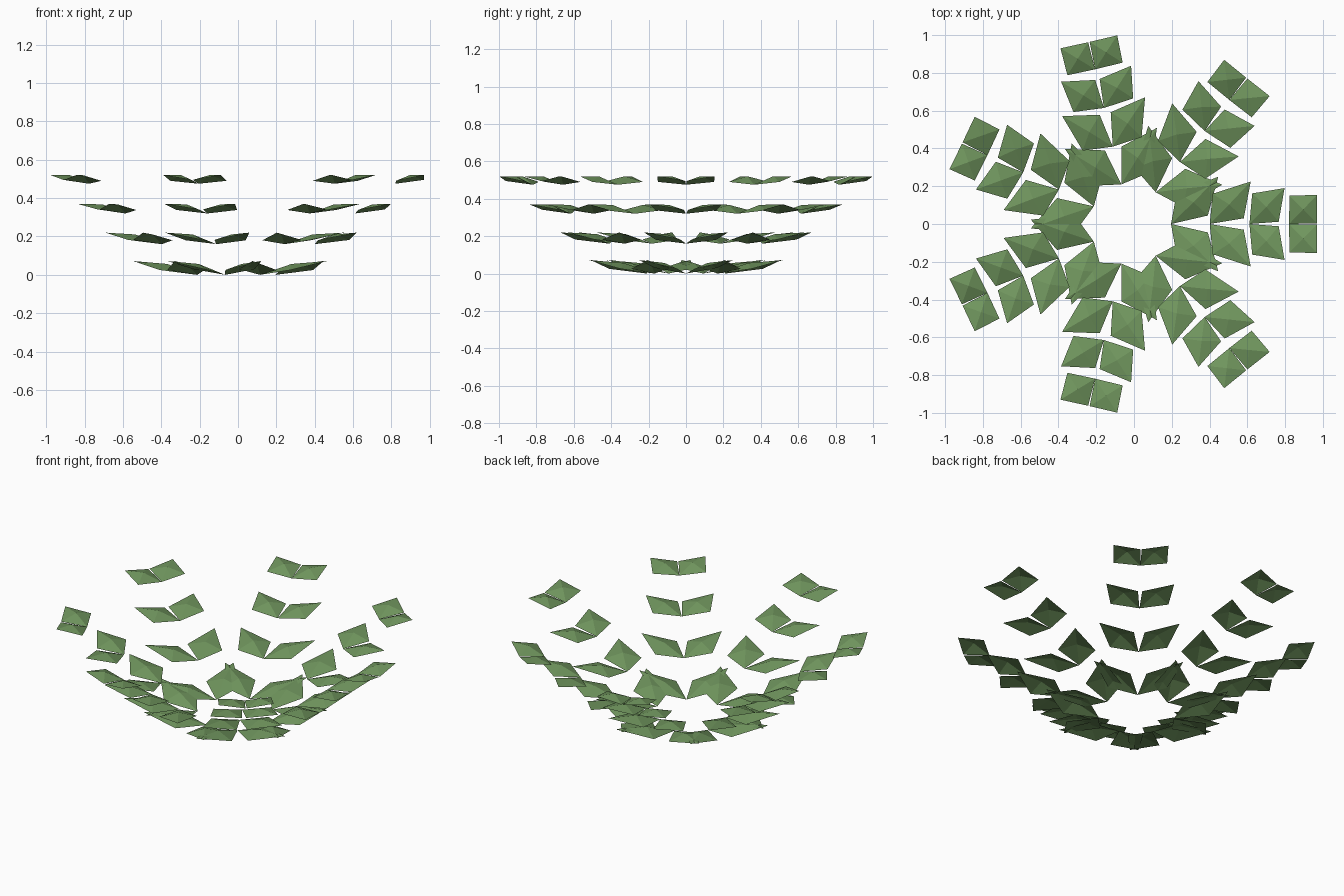
import bpy, math
from mathutils import Matrix, Vector

if "Cube" in bpy.data.objects:
    bpy.data.objects.remove(bpy.data.objects["Cube"])

FRONDS = 7
CENTRE_X = -0.019

leaf_mat = bpy.data.materials.new("leaf_green")
leaf_mat.diffuse_color = (0.16, 0.30, 0.11, 1)
leaf_mat.use_nodes = True
leaf_mat.node_tree.nodes["Principled BSDF"].inputs["Base Color"].default_value = leaf_mat.diffuse_color

# One leaflet per tier: inner corner, outer corner, far corner, side corner (x, y), base height
TIERS = [
    ((0.215, 0), (0.41, 0.045), (0.465, 0.25), (0.245, 0.165), 0.0),
    ((0.42, 0), (0.60, 0.03), (0.637, 0.225), (0.435, 0.16), 0.16),
    ((0.63, 0), (0.785, 0.012), (0.816, 0.19), (0.645, 0.162), 0.32),
    ((0.84, 0), (0.988, 0.004), (0.989, 0.154), (0.842, 0.15), 0.475),
]
RISES = [
    (0.0, 0.025, 0.072, 0.03),
    (0.0, 0.022, 0.060, 0.02),
    (0.0, 0.021, 0.050, 0.018),
    (0.0, 0.02, 0.045, 0.015),
]
PEAK = 0.025  # how far the leaf centre bulges above its corners


def add_leaflet(verts, faces, tier, rise, side, turn):
    """Four-cornered leaf with a raised centre, mirrored by side."""
    *corners, base = tier
    pts = [Vector((x, y * side, base + r)) for (x, y), r in zip(corners, rise)]
    pts.append(sum(pts, Vector()) / 4 + Vector((0, 0, PEAK)))
    n = len(verts)
    verts.extend(turn @ p for p in pts)
    for i in range(4):
        f = (n + i, n + (i + 1) % 4, n + 4)
        faces.append(f if side > 0 else f[::-1])


# Fronds: paired leaflets climbing outwards, arranged in a ring
for k in range(FRONDS):
    turn = (Matrix.Translation((CENTRE_X, 0, 0))
            @ Matrix.Rotation(2 * math.pi * k / FRONDS, 4, 'Z'))
    verts, faces = [], []
    for tier, rise in zip(TIERS, RISES):
        for side in (1, -1):
            add_leaflet(verts, faces, tier, rise, side, turn)
    mesh = bpy.data.meshes.new("frond")
    mesh.from_pydata(verts, [], faces)
    mesh.materials.append(leaf_mat)
    bpy.context.collection.objects.link(bpy.data.objects.new(f"frond_{k + 1}", mesh))
